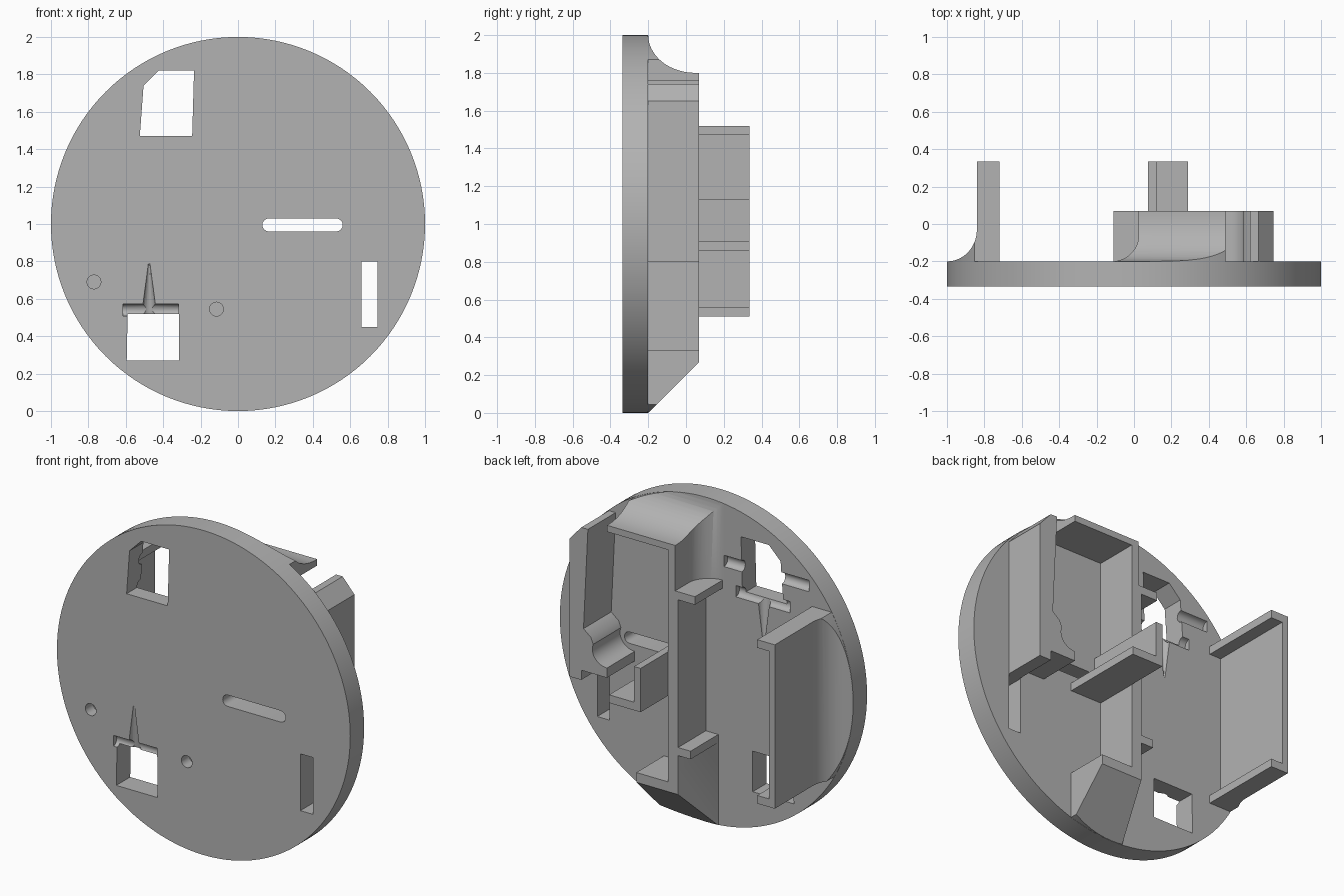
import bpy, bmesh, math
from mathutils import Vector

if "Cube" in bpy.data.objects:
    bpy.data.objects.remove(bpy.data.objects["Cube"], do_unlink=True)

grey = bpy.data.materials.new("plain_grey")
grey.use_nodes = True
COLOUR = (0.45, 0.45, 0.45, 1)
grey.diffuse_color = COLOUR
grey.node_tree.nodes["Principled BSDF"].inputs["Base Color"].default_value = COLOUR

BASE = -0.21   # parts sink slightly into the plate
BACK = 0.07    # rear plane of the housing walls
TALL = 0.335   # rear plane of the tall parts


def prism(name, pts, axis, a, b):
    """Extrude a 2D outline along an axis from a to b."""
    place = {"x": lambda p, t: (t, p[0], p[1]),
             "y": lambda p, t: (p[0], t, p[1]),
             "z": lambda p, t: (p[0], p[1], t)}[axis]
    bm = bmesh.new()
    low = [bm.verts.new(place(p, a)) for p in pts]
    high = [bm.verts.new(place(p, b)) for p in pts]
    bm.faces.new(low)
    bm.faces.new(high)
    for i in range(len(pts)):
        j = (i + 1) % len(pts)
        bm.faces.new((low[i], low[j], high[j], high[i]))
    bmesh.ops.recalc_face_normals(bm, faces=bm.faces)
    mesh = bpy.data.meshes.new(name)
    bm.to_mesh(mesh)
    bm.free()
    mesh.materials.append(grey)
    ob = bpy.data.objects.new(name, mesh)
    bpy.context.collection.objects.link(ob)
    return ob


def box(name, x0, x1, y0, y1, z0, z1):
    return prism(name, [(x0, z0), (x1, z0), (x1, z1), (x0, z1)], "y", y0, y1)


def arc(cx, cy, rx, ry, start, end, n=14):
    steps = [math.radians(start + (end - start) * i / n) for i in range(n + 1)]
    return [(cx + rx * math.cos(t), cy + ry * math.sin(t)) for t in steps]


def circle(cx, cy, r, n=24):
    return arc(cx, cy, r, r, 0, 360 - 360 / n, n - 1)


def boolean(ob, tool, operation="DIFFERENCE", keep=False):
    """Apply a boolean, then drop the helper."""
    mod = ob.modifiers.new("cut", "BOOLEAN")
    mod.operation, mod.object, mod.solver = operation, tool, "EXACT"
    bpy.context.view_layer.update()
    dg = bpy.context.evaluated_depsgraph_get()
    mesh = bpy.data.meshes.new_from_object(ob.evaluated_get(dg))
    ob.modifiers.clear()
    ob.data = mesh
    if not keep:
        bpy.data.objects.remove(tool, do_unlink=True)


def taper(name, x, y, z0, z1, r):
    """Thin cone standing along z."""
    ob = prism(name, circle(x, y, r, 16), "z", z0, z1)
    for v in ob.data.vertices:
        if v.co.z > (z0 + z1) / 2:
            v.co.x = x + (v.co.x - x) * 0.1
            v.co.y = y + (v.co.y - y) * 0.1
    return ob


parts = []

# Round base plate with its openings
plate = prism("base_plate", circle(0, 1, 1, 128), "y", -0.335, -0.2)
parts.append(plate)
THROUGH = (-0.5, 0.1)
upper_hole = [(-0.525, 1.47), (-0.245, 1.47), (-0.235, 1.82), (-0.425, 1.82), (-0.505, 1.74)]
lower_hole = [(-0.595, 0.27), (-0.315, 0.27), (-0.315, 0.52), (-0.59, 0.52)]
slot = arc(0.525, 0.995, 0.035, 0.035, -90, 90, 8) + arc(0.165, 0.995, 0.035, 0.035, 90, 270, 8)
for outline in (upper_hole, lower_hole, slot):
    boolean(plate, prism("hole_cutter", outline, "y", *THROUGH))
boolean(plate, box("slit_cutter", 0.66, 0.745, *THROUGH, 0.45, 0.80))
for x, z in ((-0.77, 0.69), (-0.115, 0.545)):
    boolean(plate, prism("pin_cutter", circle(x, z, 0.037), "y", -0.5, -0.26))

# Spring contact grooves: front of the lower hole, back of the upper hole
boolean(plate, prism("groove_cutter", circle(-0.335, 0.54, 0.033, 16), "x", -0.615, -0.317))
boolean(plate, taper("spike_cutter", -0.475, -0.335, 0.505, 0.79, 0.042))
for z, x0, x1 in ((1.64, -0.70, -0.12), (1.475, -0.57, -0.2)):
    boolean(plate, prism("groove_cutter", circle(-0.2, z, 0.035, 16), "x", x0, x1))
spike = taper("spike_cutter", -0.39, -0.2, 1.2, 1.47, 0.04)
for v in spike.data.vertices:          # point it downward
    v.co.z = 2.67 - v.co.z
spike.data.flip_normals()
boolean(plate, spike)

clip = prism("rim_clip", circle(0, 1, 0.999, 128), "y", -0.4, 0.6)
clip.hide_render = True

# Tall side wall flaring into the plate, with a lip at each end
side = [(-0.84, TALL), (-0.80, TALL), (-0.80, BASE), (-1, BASE)]
side += arc(-1, -0.03, 0.16, 0.17, -90, 0)
tall_wall = prism("tall_side_wall", side, "z", 0.51, 1.52)
boolean(tall_wall, clip, "INTERSECT", keep=True)
parts.append(tall_wall)
for name, z in (("lower_side_lip", 0.51), ("upper_side_lip", 1.47)):
    parts.append(box(name, -0.81, -0.72, BASE, TALL, z, z + 0.05))

# Top shelf with flared top and flared side
rise = [(BASE, 1.47), (BACK, 1.47), (BACK, 1.80)]
rise += arc(0.05, 2.0, 0.25, 0.2, 270, 180) + [(BASE, 2.0)]
shelf = prism("top_shelf", rise, "x", -0.12, 0.49)
flare = [(0.5, BASE), (0.5, 0.08), (0.025, 0.08)]
flare += arc(-0.12, -0.06, 0.145, 0.14, 0, -90) + [(-0.12, BASE)]
boolean(shelf, prism("flare_cutter", flare, "z", 1.4, 2.1), "INTERSECT")
boolean(shelf, box("pocket_cutter", 0.075, 0.6, -0.3, 0.2, 1.4, 1.76))
boolean(shelf, clip, "INTERSECT", keep=True)
parts.append(shelf)

# Long middle wall with lips facing the tall wall
parts.append(box("middle_wall", 0.005, 0.075, BASE, BACK, 0.30, 1.50))
parts.append(box("upper_middle_lip", -0.11, 0.03, BASE, BACK, 1.47, 1.52))
parts.append(box("lower_middle_lip", -0.08, 0.03, BASE, BACK, 0.51, 0.56))

# Sloped foot under the middle wall
ramp = [(BASE, -0.01), (BACK, 0.27), (BACK, 0.33), (BASE, 0.33)]
foot = prism("sloped_foot", ramp, "x", 0.005, 0.29)
boolean(foot, clip, "INTERSECT", keep=True)
ramp_tall = ramp[:2] + [(BACK, 0.52), (BASE, 0.52)]
web = prism("foot_web", ramp_tall, "x", -0.08, 0.06)
wedge = [(-0.083, BASE), (0.06, BASE), (0.06, BACK), (0.005, BACK)]
boolean(web, prism("wedge_cutter", wedge, "z", -0.1, 0.6), "INTERSECT")
boolean(web, clip, "INTERSECT", keep=True)
parts += [foot, web]

# Angle bracket beside the middle wall
angle = [(0.075, 0.86), (0.29, 0.86), (0.29, 0.91), (0.12, 0.91), (0.12, 1.13), (0.075, 1.13)]
parts.append(prism("angle_bracket", angle, "y", BASE, TALL))

# Outer wall ending in a curved clip
hook = [(0.62, 1.74), (0.665, 1.74), (0.745, 1.65), (0.745, 0.80), (0.665, 0.80),
        (0.665, 0.86), (0.49, 0.86), (0.49, 0.92)]
hook += arc(0.49, 1.01, 0.10, 0.09, -80, 20, 10)
hook += [(0.60, 1.08), (0.65, 1.12)]
outer = prism("outer_clip_wall", hook, "y", BASE, BACK)
boolean(outer, clip, "INTERSECT", keep=True)
parts.append(outer)

bpy.data.objects.remove(clip, do_unlink=True)

# Smooth the curved faces, keep the edges sharp
bpy.ops.object.select_all(action="DESELECT")
for ob in parts:
    ob.select_set(True)
bpy.context.view_layer.objects.active = plate
bpy.ops.object.shade_smooth_by_angle(angle=math.radians(30))
